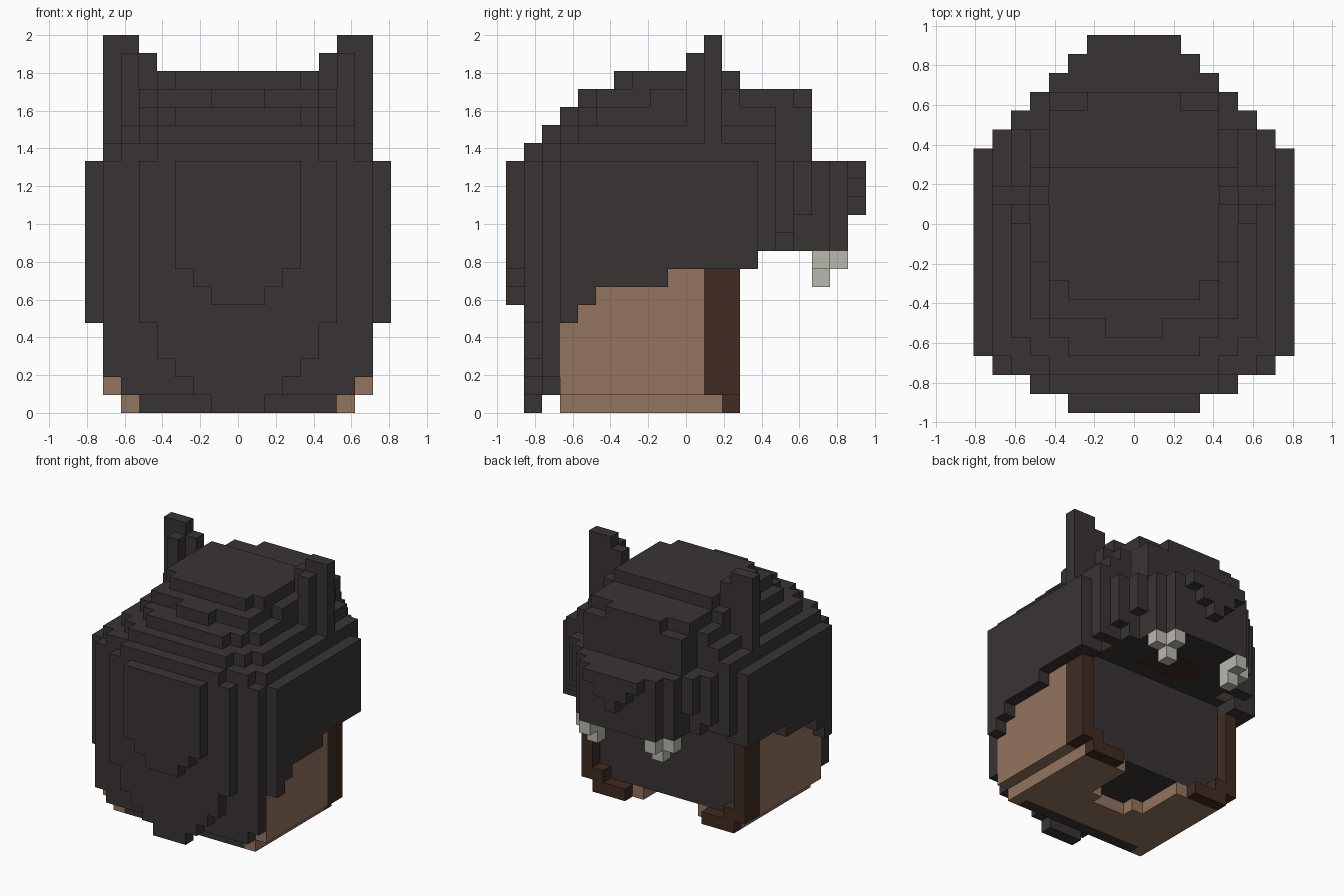
import bpy, bmesh

if "Cube" in bpy.data.objects:
    bpy.data.objects.remove(bpy.data.objects["Cube"])

U = 2 / 21      # block size
cells = {}      # (x, y, z) -> part name


def fill(part, half, y0, y1, z0, z1, inner=0):
    """Fill blocks with inner <= |x| <= half, y0 <= y < y1, z0 <= z < z1; part None removes them."""
    for x in range(-half, half + 1):
        if abs(x) < inner:
            continue
        for y in range(y0, y1):
            for z in range(z0, z1):
                if part:
                    cells[x, y, z] = part
                else:
                    cells.pop((x, y, z), None)


# solid core, seen as the dark panel in the open front
fill("hood", 6, -7, 2, 1, 9)

# wide middle band and its stepped lower fringe on the sides
fill("hood", 8, -7, 4, 9, 14)
fill("hood", 8, -7, 4, 8, 9, 7)
for y0, y1, z in [(-7, -6, 5), (-6, -5, 6), (-5, -1, 7)]:
    fill("hood", 8, y0, y1, z, 9, 8)

# layered rear plates: y, half width, z range
for y, half, z0, z1 in [
        (-10, 3, 8, 14), (-10, 2, 7, 8), (-10, 1, 6, 7),
        (-9, 5, 5, 14), (-9, 4, 3, 5), (-9, 3, 2, 3), (-9, 2, 1, 2), (-9, 1, 0, 1),
        (-8, 7, 2, 14), (-8, 6, 1, 2)]:
    fill("hood", half, y, y + 1, z0, z1)

# muzzle stepping forward, ending in a pointed nose
for y, half, z0 in [(4, 7, 9), (5, 6, 10), (5, 5, 9), (6, 5, 11), (6, 4, 9),
                    (7, 4, 9), (8, 3, 9), (9, 2, 13), (9, 1, 12), (9, 0, 11)]:
    fill("hood", half, y, y + 1, z0, 14)

# crown, one layer per height: y range and half width
crown = {
    14: [(-9, -8, 4), (-8, -7, 6), (-7, 5, 7), (5, 7, 4)],
    15: [(-8, -7, 4), (-7, -6, 5), (-6, 5, 6), (5, 7, 4)],
    16: [(-7, -6, 3), (-6, -5, 4), (-5, 5, 5), (5, 7, 4)],
    17: [(-6, -5, 1), (-5, -2, 4), (-2, 3, 5), (3, 6, 4), (6, 7, 2)],
    18: [(-4, -3, 3), (-3, 3, 4)],
}
for z, rows in crown.items():
    for y0, y1, half in rows:
        fill("hood", half, y0, y1, z, z + 1)

# ears
fill("hood", 7, 1, 2, 14, 21, 6)
fill("hood", 5, 1, 2, 17, 20, 5)
fill("hood", 6, 0, 1, 15, 20, 6)

# tan cheeks and floor with a neck recess, dark strip at the rear
fill("cheeks", 7, -7, 1, 1, 8, 7)
fill("cheeks", 6, -7, 2, 0, 1)
fill("hood", 5, -7, -6, 0, 1)
fill(None, 1, -3, -2, 0, 1)
fill(None, 2, -2, 2, 0, 1)

# dark brown frame round the front opening
fill("front_frame", 7, 1, 3, 1, 8, 7)
fill("front_frame", 6, 2, 3, 0, 1, 4)
fill("front_frame", 6, 2, 3, 1, 2, 6)

# coloured patches under the muzzle
fill("front_frame", 2, 3, 6, 9, 10)
fill("cheeks", 6, 3, 4, 9, 10, 6)

# fangs
fill("fangs", 3, 7, 8, 7, 9, 3)
fill("fangs", 4, 7, 8, 8, 9, 4)
fill("fangs", 3, 8, 9, 8, 9, 3)

COLOURS = {
    "hood": ("charcoal", (0.042, 0.034, 0.034, 1)),
    "cheeks": ("tan", (0.292, 0.178, 0.114, 1)),
    "front_frame": ("dark brown", (0.051, 0.025, 0.015, 1)),
    "fangs": ("ivory", (0.49, 0.479, 0.428, 1)),
}
# corner loops of the six block sides, keyed by outward direction
SIDES = {
    (1, 0, 0): [(1, 0, 0), (1, 1, 0), (1, 1, 1), (1, 0, 1)],
    (-1, 0, 0): [(0, 0, 0), (0, 0, 1), (0, 1, 1), (0, 1, 0)],
    (0, 1, 0): [(0, 1, 0), (0, 1, 1), (1, 1, 1), (1, 1, 0)],
    (0, -1, 0): [(0, 0, 0), (1, 0, 0), (1, 0, 1), (0, 0, 1)],
    (0, 0, 1): [(0, 0, 1), (1, 0, 1), (1, 1, 1), (0, 1, 1)],
    (0, 0, -1): [(0, 0, 0), (0, 1, 0), (1, 1, 0), (1, 0, 0)],
}

# one mesh per part, made only of the exposed block sides
for part, (colour, rgba) in COLOURS.items():
    bm = bmesh.new()
    verts = {}
    for (x, y, z), owner in cells.items():
        if owner != part:
            continue
        for (dx, dy, dz), loop in SIDES.items():
            if (x + dx, y + dy, z + dz) in cells:
                continue
            corners = []
            for a, b, c in loop:
                key = (x + a, y + b, z + c)
                if key not in verts:
                    verts[key] = bm.verts.new(((key[0] - 0.5) * U, key[1] * U, key[2] * U))
                corners.append(verts[key])
            bm.faces.new(corners)
    mesh = bpy.data.meshes.new(part)
    bm.to_mesh(mesh)
    bm.free()
    mat = bpy.data.materials.new(colour)
    mat.diffuse_color = rgba
    mat.use_nodes = True
    mat.node_tree.nodes["Principled BSDF"].inputs["Base Color"].default_value = mat.diffuse_color
    mesh.materials.append(mat)
    bpy.context.collection.objects.link(bpy.data.objects.new(part, mesh))
